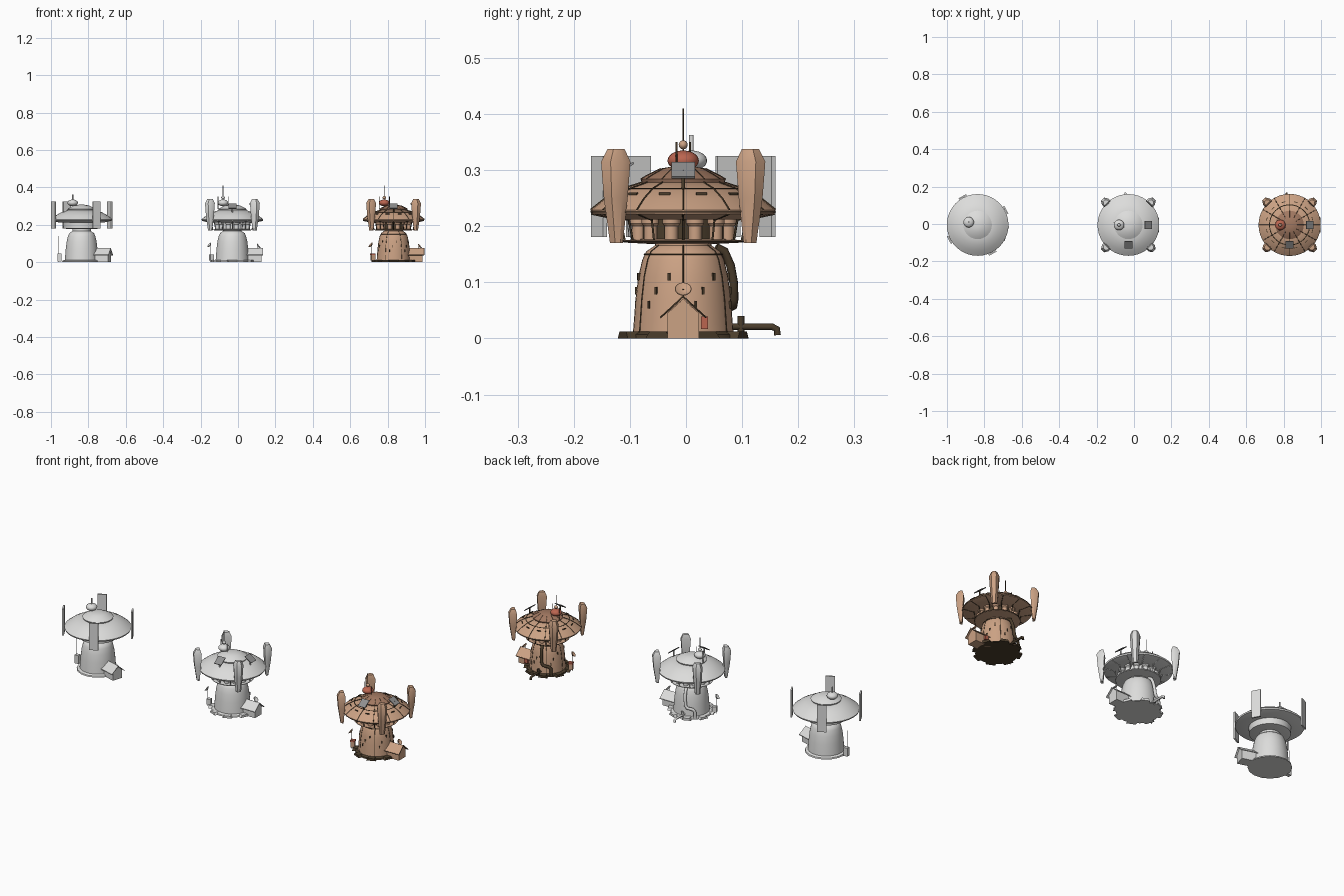
import bpy, bmesh, math
from mathutils import Matrix, Vector

cube = bpy.data.objects.get("Cube")
if cube:
    bpy.data.objects.remove(cube)


def material(name, rgb):
    m = bpy.data.materials.new(name)
    m.use_nodes = True
    m.diffuse_color = (*rgb, 1)
    m.node_tree.nodes["Principled BSDF"].inputs["Base Color"].default_value = (*rgb, 1)
    return m


WHITE = material("pale grey", (0.72, 0.72, 0.71))
GREY = material("mid grey", (0.28, 0.28, 0.28))
TAN = material("sandy tan", (0.60, 0.36, 0.23))
BROWN = material("roof brown", (0.36, 0.19, 0.12))
DARK = material("dark brown", (0.07, 0.047, 0.025))
RED = material("rust red", (0.50, 0.13, 0.08))

base_matrix = Matrix()   # placement of the tower being built
prefix = ""


def finish(name, bm, mat, local=Matrix(), angle=35):
    bmesh.ops.recalc_face_normals(bm, faces=bm.faces)
    me = bpy.data.meshes.new(prefix + name)
    bm.to_mesh(me)
    bm.free()
    me.materials.append(mat)
    me.shade_smooth()
    me.set_sharp_from_angle(angle=math.radians(angle))
    ob = bpy.data.objects.new(prefix + name, me)
    bpy.context.collection.objects.link(ob)
    ob.matrix_world = base_matrix @ local
    return ob


def loft(name, rings, mat, local=Matrix()):
    """Skin a list of equal point rings and cap both ends."""
    bm = bmesh.new()
    vr = [[bm.verts.new(p) for p in ring] for ring in rings]
    n = len(vr[0])
    for a, b in zip(vr, vr[1:]):
        for i in range(n):
            j = (i + 1) % n
            bm.faces.new((a[i], a[j], b[j], b[i]))
    bm.faces.new(vr[0][::-1])
    bm.faces.new(vr[-1])
    return finish(name, bm, mat, local)


def lathe(name, profile, mat, segs=40, local=Matrix()):
    rings = [[(r * math.cos(2 * math.pi * i / segs), r * math.sin(2 * math.pi * i / segs), z)
              for i in range(segs)] for r, z in profile]
    return loft(name, rings, mat, local)


def prism(name, poly, x0, x1, mat, local=Matrix()):
    return loft(name, [[(x, y, z) for y, z in poly] for x in (x0, x1)], mat, local)


def box(name, centre, size, mat, local=Matrix()):
    bm = bmesh.new()
    bmesh.ops.create_cube(bm, size=1)
    bmesh.ops.scale(bm, vec=size, verts=bm.verts)
    bmesh.ops.translate(bm, vec=centre, verts=bm.verts)
    return finish(name, bm, mat, local)


def tube(name, pts, radius, mat, local=Matrix(), sides=1):
    cu = bpy.data.curves.new(prefix + name, "CURVE")
    cu.dimensions = "3D"
    cu.bevel_depth = radius
    cu.bevel_resolution = sides
    cu.use_fill_caps = True
    sp = cu.splines.new("POLY")
    sp.points.add(len(pts) - 1)
    for p, co in zip(sp.points, pts):
        p.co = (*co, 1)
    cu.materials.append(mat)
    ob = bpy.data.objects.new(prefix + name, cu)
    bpy.context.collection.objects.link(ob)
    ob.matrix_world = base_matrix @ local
    return ob


def ball(name, centre, radii, mat):
    bm = bmesh.new()
    bmesh.ops.create_uvsphere(bm, u_segments=20, v_segments=12, radius=1)
    bmesh.ops.scale(bm, vec=radii, verts=bm.verts)
    return finish(name, bm, mat, Matrix.Translation(centre))


def turn(deg):
    return Matrix.Rotation(math.radians(deg), 4, "Z")


def polar(deg, r, z):
    a = math.radians(deg)
    return (r * math.cos(a), r * math.sin(a), z)


BODY = [(0.09, 0.005), (0.088, 0.03), (0.085, 0.07), (0.08, 0.11), (0.073, 0.14),
        (0.066, 0.155), (0.05, 0.166), (0.05, 0.178)]
DISC = [(0.085, 0.212), (0.12, 0.212), (0.163, 0.222), (0.165, 0.229), (0.14, 0.249),
        (0.108, 0.267), (0.073, 0.278)]
CAP = [(0.073, 0.276), (0.076, 0.284), (0.066, 0.29), (0.04, 0.303), (0.015, 0.307)]


def fin(angle, mat):
    rings = []
    for z, ri, ro, hw in ((0.17, 0.165, 0.178, 0.013), (0.25, 0.16, 0.19, 0.02),
                          (0.315, 0.157, 0.195, 0.024), (0.338, 0.163, 0.183, 0.015)):
        rm = (ri + ro) / 2
        rings.append([(ri, -hw, z), (rm, -hw, z), (ro, -hw / 2, z),
                      (ro, hw / 2, z), (rm, hw, z), (ri, hw, z)])
    loft("fin", rings, mat, turn(angle))
    box("fin_bracket", (0.155, 0, 0.228), (0.03, 0.022, 0.016), mat, turn(angle))


def shed(wall, roof):
    prism("shed_walls", [(-.028, 0), (.028, 0), (.028, .045), (0, .07), (-.028, .045)],
          0.065, 0.155, wall)
    prism("shed_roof", [(-.04, .036), (0, .07), (.04, .036), (.04, .04), (0, .075), (-.04, .04)],
          0.065, 0.163, roof)


def tower(label, x, rotation, skin, cap, trim, dome, detail):
    global base_matrix, prefix
    base_matrix = Matrix.Translation((x, -0.005, 0)) @ turn(rotation)
    prefix = label + "_"
    painted = skin is TAN

    # Footing, body, disc and dome
    lathe("footing", [(0.105, 0), (0.103, 0.007), (0.093, 0.012)], trim, 16)
    lathe("body", BODY, skin)
    lathe("disc", DISC, skin)
    lathe("roof_cap", CAP, cap)
    ball("dome", (-0.05, 0, 0.317), (0.028, 0.028, 0.018), dome)
    shed(skin, skin)

    # Side pole with its cabinet
    tube("pole", [polar(200, 0.125, 0), polar(200, 0.125, 0.14 if not detail else 0.09)], 0.0015, trim)
    box("pole_cabinet", (0.118, 0, 0.025), (0.022, 0.02, 0.045 if not detail else 0.03),
        skin, turn(200))

    if not detail:
        lathe("neck", [(0.07, 0.176), (0.098, 0.181), (0.1, 0.213)], skin)
        tube("dome_mast", [(-0.05, 0, 0.33), (-0.05, 0, 0.363)], 0.004, skin)
        for k in range(4):
            box("panel", (0.17, 0, 0.253), (0.008, 0.046, 0.145), skin, turn(45 + 90 * k))
        return

    # Lower gallery with vents and posts
    lathe("gallery_floor", [(0.05, 0.168), (0.106, 0.171), (0.108, 0.175), (0.08, 0.177)], skin)
    lathe("gallery_core", [(0.078, 0.175), (0.078, 0.213)], trim)
    for k in range(12):
        a = 30 * k
        lathe("vent", [(0.012, 0.175), (0.012, 0.2), (0.016, 0.205), (0.016, 0.213)], skin, 12,
              Matrix.Translation(polar(a + 15, 0.082, 0)))
        tube("gallery_post", [polar(a, 0.104, 0.174), polar(a, 0.112, 0.214)], 0.002, trim)
        tube("underside_rib", [polar(a, 0.11, 0.211), polar(a, 0.163, 0.222)], 0.002, trim)

    # Four outer fins and eight footing pads
    for k in range(4):
        fin(45 + 90 * k, skin)
    for k in range(8):
        prism("footing_pad", [(-.024, 0), (.024, 0), (.016, .012), (-.016, .012)],
              0.08, 0.116, trim, turn(45 * k + 22))

    # Tilted roof plates on short stands
    for a in (0, -90):
        tilt = turn(a) @ Matrix.Translation((0.107, 0, 0.3)) @ Matrix.Rotation(math.radians(35), 4, "Y")
        box("roof_plate", (0, 0, 0), (0.046, 0.042, 0.004), GREY, tilt)
        tube("plate_stand", [polar(a, 0.107, 0.265), polar(a, 0.107, 0.3)], 0.004, trim)

    # Masts around the dome
    for mx, my, top in ((-0.05, 0, 0.41), (-0.077, 0.012, 0.35), (-0.022, -0.012, 0.35)):
        tube("mast", [(mx, my, 0.285), (mx, my, top)], 0.0018, trim)
    ball("mast_drum", (-0.05, 0, 0.345), (0.01, 0.008, 0.008), skin)

    # Small dishes on the shed and on the side pole
    dish = [(0.002, 0), (0.01, 0.003), (0.015, 0.008), (0.014, 0.009), (0.003, 0.003)]
    tube("shed_mast", [(0.135, 0, 0.07), (0.135, 0, 0.088)], 0.0015, trim)
    for name, p, a in (("shed_dish", (0.135, 0, 0.083), 0), ("pole_dish", polar(200, 0.125, 0.088), 200)):
        lathe(name, dish, skin, 16, Matrix.Translation(p) @ turn(a) @ Matrix.Rotation(0.9, 4, "Y"))

    # Body pipe and ground outlet at the back
    tube("body_pipe", [polar(104, 0.06, 0.162), polar(104, 0.076, 0.155), polar(104, 0.087, 0.13),
                       polar(105, 0.093, 0.1), polar(107, 0.095, 0.07), polar(112, 0.096, 0.058),
                       polar(128, 0.097, 0.052), polar(134, 0.098, 0.042), polar(135, 0.1, 0.005)],
         0.008, trim, sides=2)
    tube("ground_pipe", [(-0.016, 0.08, 0.021), (-0.016, 0.158, 0.021), (-0.016, 0.167, 0.017),
                         (-0.016, 0.168, 0.006)], 0.006, trim, sides=2)
    tube("pipe_valve", [(-0.016, 0.103, 0.012), (-0.016, 0.103, 0.04)], 0.006, trim, sides=2)

    if not painted:
        return

    # Dark seams, ribs and window slits on the painted tower
    for k in range(12):
        a = 30 * k
        tube("roof_rib", [polar(a, r, z + 0.0005) for r, z in DISC[3:]], 0.0015, trim)
        box("roof_slot", (0.126, 0, 0.2575), (0.004, 0.02, 0.006), trim, turn(a + 15))
        tube("cap_rib", [polar(a, r, z) for r, z in CAP[1:4]], 0.001, trim)
    for k in range(6):
        tube("body_seam", [polar(60 * k, r, z) for r, z in BODY[:-1]], 0.0012, trim)
        for da, z in ((15, 0.06), (25, 0.085), (42, 0.11)):
            box("window_slit", (0.0865 - 0.05 * max(0, z - 0.05) * 2, 0, z), (0.006, 0.004, 0.013),
                trim, turn(60 * k + da))
    for r, z in ((0.165, 0.2255), (0.109, 0.267), (0.07, 0.15), (0.108, 0.173)):
        lathe("dark_band", [(r, z - 0.001), (r + 0.001, z), (r, z + 0.001)], trim)
    for s in (-1, 1):
        tube("roof_edge", [(0.163, 0, 0.075), (0.163, 0.04 * s, 0.038), (0.065, 0.04 * s, 0.038)],
             0.0015, trim)
    box("red_crate", (0.1, 0.038, 0.028), (0.02, 0.012, 0.022), RED)
    box("red_cover", (0.118, 0, 0.043), (0.024, 0.022, 0.008), RED, turn(200))


tower("plain", -0.836, -17, WHITE, WHITE, WHITE, WHITE, False)
tower("detailed", -0.03, 0, WHITE, WHITE, WHITE, WHITE, True)
tower("painted", 0.832, 0, TAN, BROWN, DARK, RED, True)
